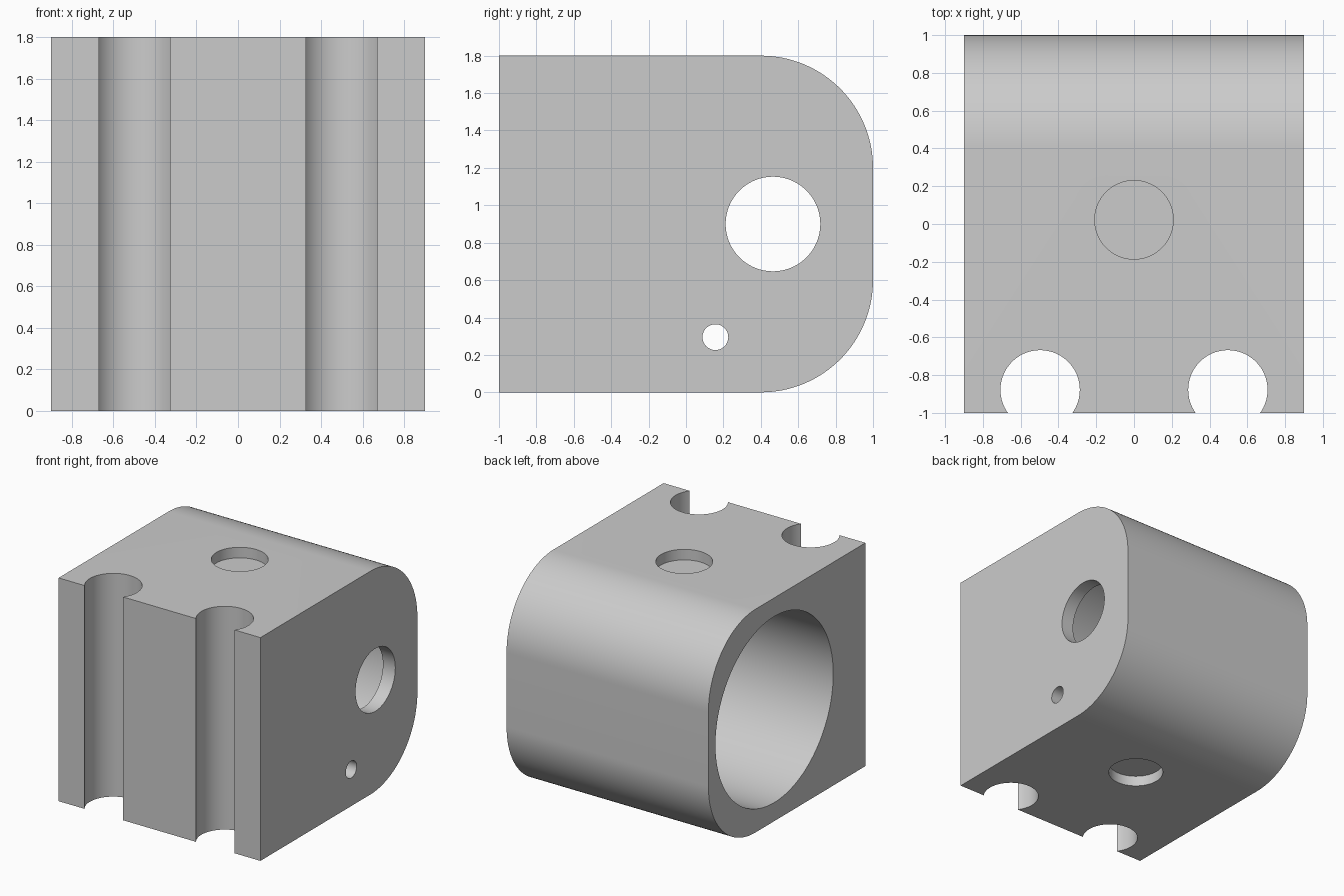
import bpy
import bmesh
from math import pi, sin, cos, radians
from mathutils import Matrix

cube = bpy.data.objects.get("Cube")
if cube:
    bpy.data.objects.remove(cube, do_unlink=True)

HALF_X, HEIGHT, CORNER = 0.9, 1.8, 0.6

grey = bpy.data.materials.new("plain grey")
grey.use_nodes = True
colour = (0.6, 0.6, 0.6, 1)
grey.diffuse_color = colour
grey.node_tree.nodes["Principled BSDF"].inputs["Base Color"].default_value = colour


def add_object(name, bm):
    bmesh.ops.recalc_face_normals(bm, faces=bm.faces)
    mesh = bpy.data.meshes.new(name)
    bm.to_mesh(mesh)
    bm.free()
    mesh.materials.append(grey)
    obj = bpy.data.objects.new(name, mesh)
    bpy.context.collection.objects.link(obj)
    return obj


def cut_hole(body, name, axis, start, end, centre, radius, sides=96):
    """Cut a round hole along x or z; centre holds the other two coordinates."""
    mid = (start + end) / 2
    if axis == "x":
        place = Matrix.Translation((mid, *centre)) @ Matrix.Rotation(pi / 2, 4, "Y")
    else:
        place = Matrix.Translation((*centre, mid))
    bm = bmesh.new()
    bmesh.ops.create_cone(bm, cap_ends=True, segments=sides, radius1=radius,
                          radius2=radius, depth=end - start, matrix=place)
    cutter = add_object(name, bm)
    cutter.hide_render = True
    mod = body.modifiers.new(name, "BOOLEAN")
    mod.operation = "DIFFERENCE"
    mod.solver = "EXACT"
    mod.object = cutter
    bpy.ops.object.modifier_apply(modifier=name)
    bpy.data.objects.remove(cutter, do_unlink=True)


# Block: side profile with two rounded back corners, extruded across x
steps = 32
profile = [(-1, HEIGHT), (-1, 0)]
for z, start in ((CORNER, -pi / 2), (HEIGHT - CORNER, 0)):
    for i in range(steps + 1):
        a = start + pi / 2 * i / steps
        profile.append((1 - CORNER + CORNER * cos(a), z + CORNER * sin(a)))
bm = bmesh.new()
side = bm.faces.new([bm.verts.new((-HALF_X, y, z)) for y, z in profile])
extruded = bmesh.ops.extrude_face_region(bm, geom=[side], use_keep_orig=True)
moved = [v for v in extruded["geom"] if isinstance(v, bmesh.types.BMVert)]
bmesh.ops.translate(bm, verts=moved, vec=(2 * HALF_X, 0, 0))
block = add_object("housing_block", bm)
bpy.ops.object.select_all(action="DESELECT")
block.select_set(True)
bpy.context.view_layer.objects.active = block

# Large bore, open on one side and closed by a thin wall on the other
cut_hole(block, "main_bore", "x", -1, 0.79, (0.16, 0.9), 0.75, 128)

# Holes through the thin wall
cut_hole(block, "shaft_hole", "x", 0.7, 1, (0.465, 0.9), 0.253)
cut_hole(block, "pin_hole", "x", 0.7, 1, (0.157, 0.295), 0.069, 48)

# Shallow round recesses on top and bottom
recess = 0.085
cut_hole(block, "top_recess", "z", HEIGHT - recess, 2, (0, 0.022), 0.208)
cut_hole(block, "bottom_recess", "z", -0.2, recess, (0, 0.022), 0.208)

# Pair of vertical round grooves in the front
for x in (-0.497, 0.497):
    cut_hole(block, "front_groove", "z", -0.2, 2, (x, -0.878), 0.21)

bpy.ops.object.shade_smooth_by_angle(angle=radians(30))
